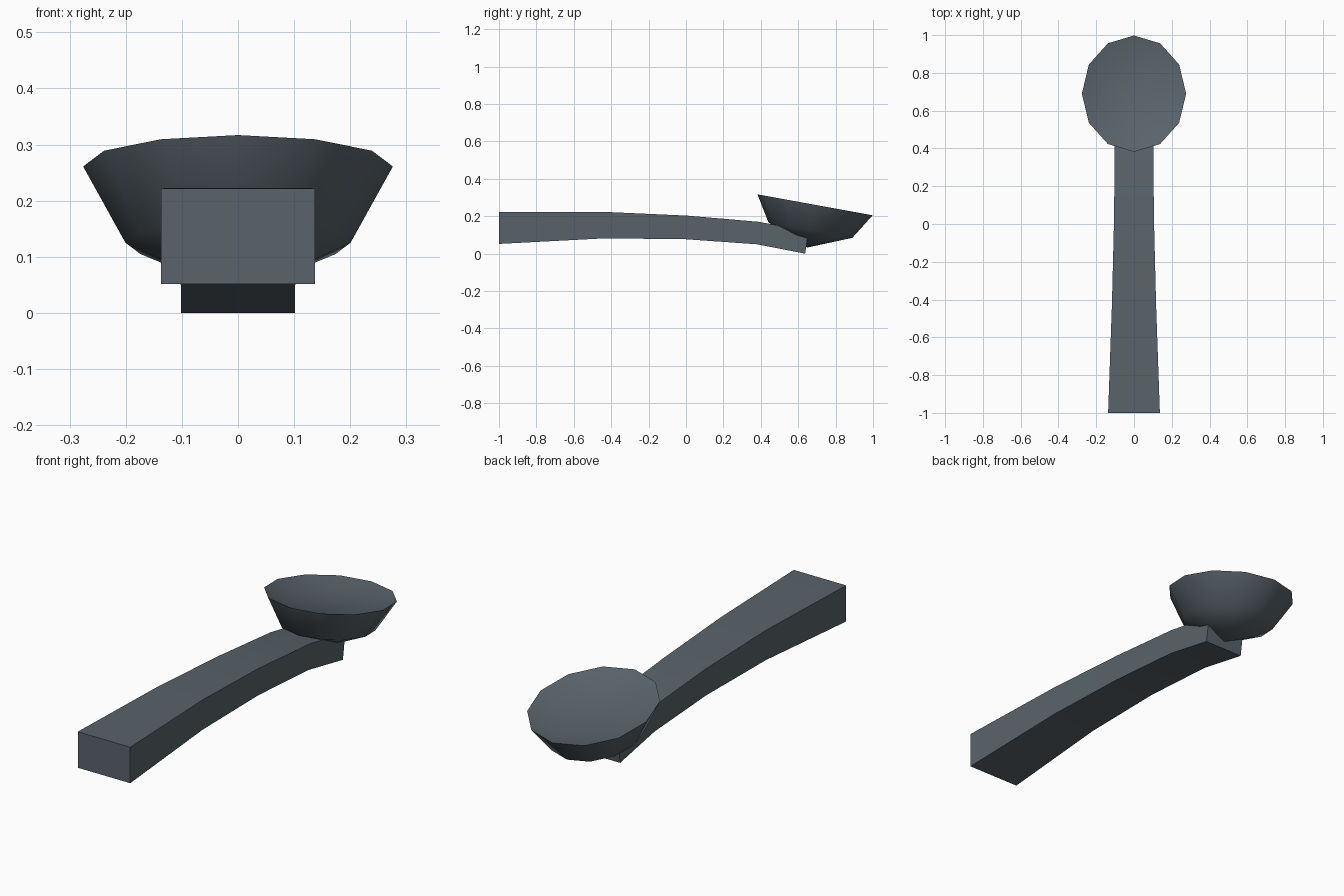
import bpy
import bmesh
from math import sin, cos, radians, tau
from mathutils import Matrix, Vector

default = bpy.data.objects.get("Cube")
if default:
    bpy.data.objects.remove(default, do_unlink=True)

# Single slate grey material
slate = bpy.data.materials.new("slate_grey")
slate.use_nodes = True
colour = (0.10, 0.125, 0.145, 1)
slate.diffuse_color = colour
slate.node_tree.nodes["Principled BSDF"].inputs["Base Color"].default_value = colour


def finish(bm, name):
    bmesh.ops.recalc_face_normals(bm, faces=bm.faces)
    mesh = bpy.data.meshes.new(name)
    bm.to_mesh(mesh)
    bm.free()
    obj = bpy.data.objects.new(name, mesh)
    bpy.context.collection.objects.link(obj)
    mesh.materials.append(slate)
    bpy.ops.object.select_all(action='DESELECT')
    bpy.context.view_layer.objects.active = obj
    obj.select_set(True)
    bpy.ops.object.shade_smooth_by_angle(angle=radians(50))
    return obj


def bridge(bm, a, b):
    n = len(a)
    for i in range(n):
        j = (i + 1) % n
        bm.faces.new((a[i], a[j], b[j], b[i]))


# Handle: arched, tapering bar; stations are (half width, bottom y, z, top y, z)
stations = [
    (0.137, -1.0, 0.052, -1.0, 0.222),
    (0.117, -0.43, 0.082, -0.43, 0.223),
    (0.106, 0.0, 0.077, 0.01, 0.203),
    (0.102, 0.38, 0.05, 0.39, 0.17),
    (0.102, 0.637, 0.0, 0.655, 0.12),
]
bm = bmesh.new()
loops = []
for w, yb, zb, yt, zt in stations:
    corners = [(-w, yb, zb), (w, yb, zb), (w, yt, zt), (-w, yt, zt)]
    loops.append([bm.verts.new(c) for c in corners])
for a, b in zip(loops, loops[1:]):
    bridge(bm, a, b)
bm.faces.new(loops[0])
bm.faces.new(loops[-1])
finish(bm, "handle")

# Bowl: tilted twelve-sided oval cup with a shallow dished top
SIDES = 12
tilt = Matrix.Translation(Vector((0, 0.69, 0.261))) @ Matrix.Rotation(radians(-10.3), 4, 'X')
bm = bmesh.new()


def ring(scale, depth):
    return [bm.verts.new(tilt @ Vector((0.276 * scale * sin(tau * i / SIDES),
                                        0.313 * scale * cos(tau * i / SIDES), -depth)))
            for i in range(SIDES)]


def cap(loop, depth):
    pole = bm.verts.new(tilt @ Vector((0, 0, -depth)))
    for i in range(SIDES):
        bm.faces.new((loop[i], loop[(i + 1) % SIDES], pole))


rim = ring(1.0, 0)
outer = ring(0.727, 0.138)
dish = ring(0.7, 0.03)
bridge(bm, rim, outer)
bridge(bm, rim, dish)
cap(outer, 0.232)
cap(dish, 0.045)
finish(bm, "bowl")
